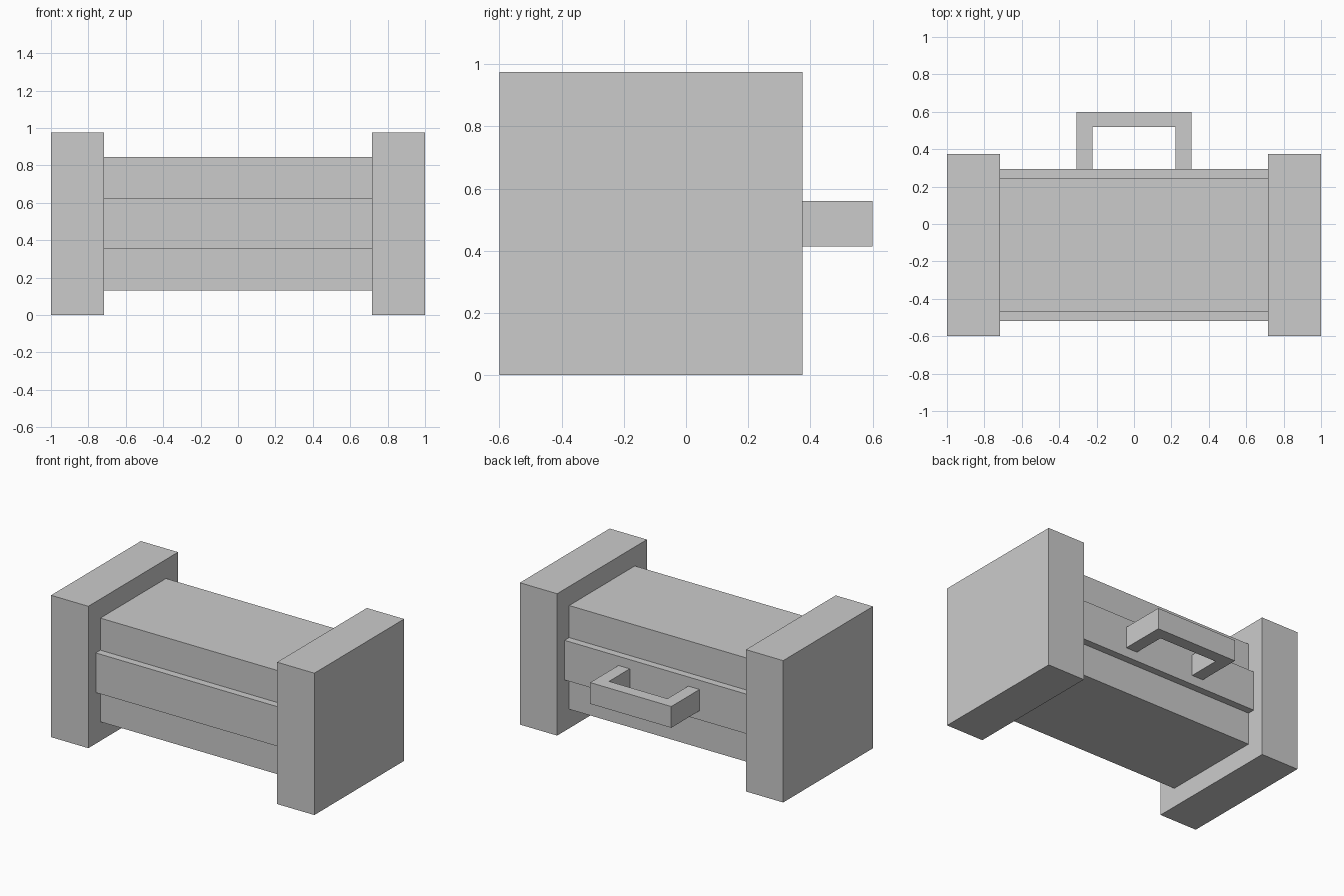
import bpy
import bmesh
from mathutils import Vector

if "Cube" in bpy.data.objects:
    bpy.data.objects.remove(bpy.data.objects["Cube"])

YC, ZC = -0.113, 0.488   # axis of the dumbbell-shaped body


def extrude_profile(name, points, offset):
    """Close a planar loop of 3D points and sweep it along offset."""
    bm = bmesh.new()
    face = bm.faces.new([bm.verts.new(p) for p in points])
    swept = bmesh.ops.extrude_face_region(bm, geom=[face], use_keep_orig=True)
    verts = [g for g in swept["geom"] if isinstance(g, bmesh.types.BMVert)]
    bmesh.ops.translate(bm, verts=verts, vec=Vector(offset))
    bmesh.ops.recalc_face_normals(bm, faces=bm.faces)
    mesh = bpy.data.meshes.new(name)
    bm.to_mesh(mesh)
    bm.free()
    obj = bpy.data.objects.new(name, mesh)
    bpy.context.collection.objects.link(obj)
    return obj


def square(x, half):
    return [(x, YC + sy * half, ZC + sz * half)
            for sy, sz in ((-1, -1), (1, -1), (1, 1), (-1, 1))]


# End blocks
for side, x in (("left", -1.0), ("right", 0.717)):
    extrude_profile(side + "_end_block", square(x, 0.487), (0.283, 0, 0))

# Middle body with a raised band on front and back
core, band, band_h = 0.356, 0.406, 0.136
half_outline = [(core, -core), (core, -band_h), (band, -band_h),
                (band, band_h), (core, band_h), (core, core)]
outline = half_outline + [(-y, z) for y, z in reversed(half_outline)]
extrude_profile("body", [(-0.717, YC + y, ZC + z) for y, z in outline],
                (1.434, 0, 0))

# U-shaped handle on the back
right_half = [(0.222, YC + band), (0.308, YC + band), (0.308, 0.6)]
handle = right_half + [(-x, y) for x, y in reversed(right_half)]
handle += [(-0.222, 0.518), (0.222, 0.518)]
extrude_profile("handle", [(x, y, ZC - 0.073) for x, y in handle],
                (0, 0, 0.146))
